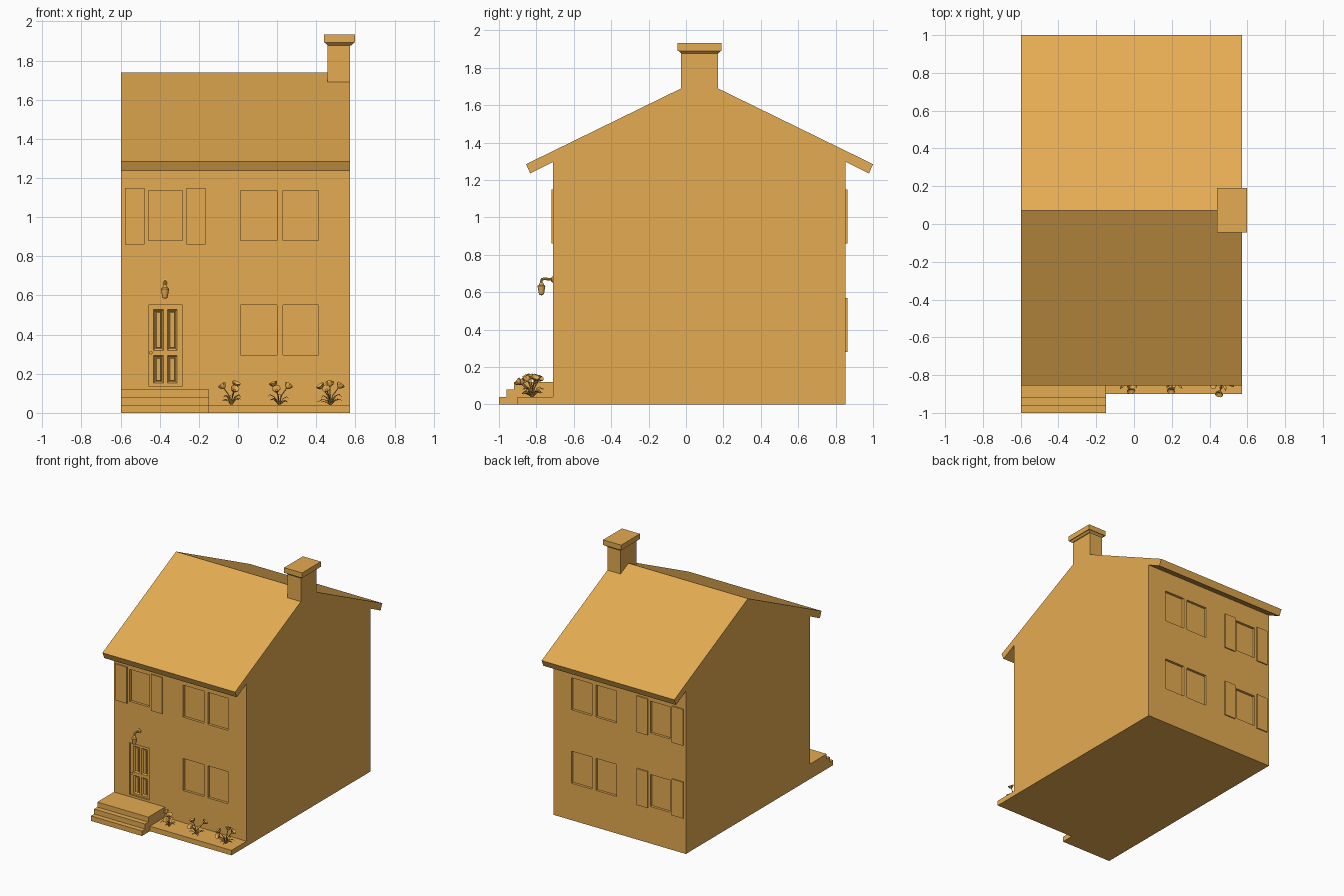
import bpy, bmesh, math, random
from mathutils import Vector

if "Cube" in bpy.data.objects:
    bpy.data.objects.remove(bpy.data.objects["Cube"])

random.seed(4)
X0, X1, YF, YB = -0.597, 0.573, -0.71, 0.854

ochre = bpy.data.materials.new("ochre")
ochre.diffuse_color = (0.78, 0.41, 0.083, 1)
ochre.use_nodes = True
ochre.node_tree.nodes["Principled BSDF"].inputs["Base Color"].default_value = ochre.diffuse_color


def finish(name, bm, smooth=False):
    bmesh.ops.recalc_face_normals(bm, faces=bm.faces)
    me = bpy.data.meshes.new(name)
    bm.to_mesh(me)
    bm.free()
    me.materials.append(ochre)
    ob = bpy.data.objects.new(name, me)
    bpy.context.collection.objects.link(ob)
    if smooth:
        bpy.ops.object.select_all(action='DESELECT')
        ob.select_set(True)
        bpy.context.view_layer.objects.active = ob
        bpy.ops.object.shade_smooth_by_angle(angle=math.radians(35))
    return ob


def loft(bm, rings):
    """Skin a list of closed rings and cap both ends."""
    vs = [[bm.verts.new(p) for p in r] for r in rings]
    n = len(vs[0])
    for a, b in zip(vs, vs[1:]):
        for i in range(n):
            bm.faces.new((a[i], a[(i + 1) % n], b[(i + 1) % n], b[i]))
    bm.faces.new(vs[0])
    bm.faces.new(vs[-1])


def prism(name, profile, x0, x1):
    """Extrude a (y, z) profile along x."""
    bm = bmesh.new()
    loft(bm, [[(x, y, z) for y, z in profile] for x in (x0, x1)])
    return finish(name, bm)


def rect_y(x0, x1, z0, z1, y, g=0.0):
    return [(x0 + g, y, z0 + g), (x1 - g, y, z0 + g), (x1 - g, y, z1 - g), (x0 + g, y, z1 - g)]


def boxes(name, items):
    """Boxes given as (x0, x1, z0, z1, y0, y1)."""
    bm = bmesh.new()
    for x0, x1, z0, z1, y0, y1 in items:
        loft(bm, [rect_y(x0, x1, z0, z1, y) for y in (y0, y1)])
    return finish(name, bm)


def tube(bm, pts, radii, n=8, flat=1.0, axis=None):
    """Round or flattened section swept along points."""
    pts = [Vector(p) for p in pts]
    rings = []
    for i, p in enumerate(pts):
        d = axis or (pts[min(i + 1, len(pts) - 1)] - pts[max(i - 1, 0)]).normalized()
        u = Vector((0, 0, 1)).cross(d)
        u = u.normalized() if u.length > 0.01 else Vector((1, 0, 0))
        v = d.cross(u)
        r = radii[i]
        rings.append([p + u * r * math.cos(2 * math.pi * k / n)
                      + v * r * flat * math.sin(2 * math.pi * k / n) for k in range(n)])
    loft(bm, rings)


def cut(ob, cutter):
    cutter.hide_render = True
    m = ob.modifiers.new("cut", 'BOOLEAN')
    m.operation = 'DIFFERENCE'
    m.solver = 'EXACT'
    m.object = cutter
    bpy.context.view_layer.objects.active = ob
    bpy.ops.object.modifier_apply(modifier=m.name)
    bpy.data.objects.remove(cutter)


# Walls with gable ends, and the roof lying flush with them
walls = prism("walls", [(YF, 0), (YB, 0), (YB, 1.297), (0.0725, 1.683), (YF, 1.297)], X0, X1)
prism("roof", [(-0.855, 1.285), (0.0725, 1.738), (1.0, 1.285), (0.978, 1.235),
               (YB, 1.297), (0.0725, 1.683), (YF, 1.297), (-0.833, 1.235)], X0, X1)

# Window and door openings
left_win, right_wins = (-0.458, -0.283), [(0.014, 0.198), (0.231, 0.411)]
upper, lower = (0.88, 1.135), (0.295, 0.55)
door_rect = left_win + (0.138, 0.55)
front = [w + upper for w in [left_win] + right_wins] + [w + lower for w in right_wins]
back = [w + h for w in [left_win] + right_wins for h in (upper, lower)]
cut(walls, boxes("opening_cutter",
                 [r + (YF - 0.05, YF + 0.03) for r in front + [door_rect]]
                 + [r + (YB - 0.03, YB + 0.05) for r in back]))
boxes("front_window_panes", [r + (YF + 0.02, YF + 0.03) for r in front])
boxes("back_window_panes", [r + (YB - 0.03, YB - 0.02) for r in back])

# Shutters beside the left-hand windows
sx = [(-0.577, -0.478), (-0.264, -0.167)]
boxes("front_shutters", [s + (0.86, 1.15, YF - 0.009, YF) for s in sx])
boxes("back_shutters", [s + h + (YB, YB + 0.009) for s in sx for h in ((0.86, 1.15), (0.28, 0.57))])

# Door with four sunken panels, each with a raised middle
door = boxes("door", [door_rect + (YF + 0.012, YF + 0.03)])
panels = [x + z for x in ((-0.431, -0.381), (-0.361, -0.311))
          for z in ((0.152, 0.293), (0.32, 0.527))]
bm = bmesh.new()
for p in panels:
    loft(bm, [rect_y(*p, YF - 0.01), rect_y(*p, YF + 0.012), rect_y(*p, YF + 0.022, 0.008)])
cut(door, finish("panel_cutter", bm))
bm = bmesh.new()
for p in panels:
    loft(bm, [rect_y(*p, YF + 0.024, 0.010), rect_y(*p, YF + 0.016, 0.014)])
finish("door_panels", bm)
bm = bmesh.new()
tube(bm, [(-0.445, YF + t, 0.308) for t in (0.014, 0.010, 0.008, 0.003, 0.001)],
     [0.004, 0.004, 0.009, 0.009, 0.004], 10)
finish("door_knob", bm, True)

# Front steps and planting bed
prism("steps", [(YF, 0), (-1.0, 0), (-1.0, 0.04), (-0.96, 0.04), (-0.96, 0.08),
                (-0.92, 0.08), (-0.92, 0.12), (YF, 0.12)], X0, -0.147)
boxes("planting_bed", [(-0.147, X1, 0, 0.04, -0.90, YF)])

# Chimney standing on the ridge, with a flared cap
prism("chimney", [(-0.027, 1.689), (0.0725, 1.738), (0.172, 1.689), (0.172, 1.885), (-0.027, 1.885)], 0.457, X1)
bm = bmesh.new()
loft(bm, [[(0.518 + a * (0.0605 + g), 0.0725 + b * (0.0995 + g), z)
           for a, b in ((-1, -1), (1, -1), (1, 1), (-1, 1))]
          for g, z in ((0, 1.877), (0.014, 1.891), (0.019, 1.891001), (0.019, 1.932))])
finish("chimney_cap", bm)

# Wall lamp: plate, arm and hanging lantern
bm = bmesh.new()
lx, ly = -0.373, -0.773
tube(bm, [(lx, YF + 0.002, 0.668), (lx, YF - 0.006, 0.668), (lx, YF - 0.012, 0.668)], [0.016, 0.016, 0.007], 12)
tube(bm, [(lx, YF, 0.668), (lx, -0.755, 0.672), (lx, -0.770, 0.670), (lx, ly, 0.662), (lx, ly, 0.645)],
     [0.007] * 5, 8)
tube(bm, [(lx, ly, z) for z in (0.654, 0.648, 0.640, 0.634, 0.628, 0.598, 0.588, 0.584)],
     [0.005, 0.011, 0.013, 0.021, 0.020, 0.015, 0.012, 0.003], 12, axis=Vector((0, 0, 1)))
finish("wall_lamp", bm, True)


def plant(name, x, y, blooms, leaves):
    bm = bmesh.new()
    base = Vector((x, y, 0.038))
    # Stems and cupped blooms
    for bx, by, bz in blooms:
        tip = Vector((bx, by, bz - 0.008))
        mid = (base + tip) / 2 + Vector(((x - bx) * 0.2, (y - by) * 0.2, 0.006))
        tube(bm, [base, mid, tip], [0.003, 0.003, 0.003], 5)
        d = (tip - mid).normalized()
        tube(bm, [tip + d * t for t in (0, 0.006, 0.016, 0.024, 0.018, 0.010)],
             [0.004, 0.013, 0.020, 0.023, 0.016, 0.006], 7, axis=d)
    # Arching leaves
    for k in range(leaves):
        a = 2 * math.pi * (k + random.uniform(-0.2, 0.2)) / leaves
        o = Vector((math.cos(a), math.sin(a), 0))
        s, h = random.uniform(0.05, 0.072), random.uniform(0.02, 0.06)
        tube(bm, [base, base + o * s * 0.4 + Vector((0, 0, h * 0.8)),
                  base + o * s * 0.75 + Vector((0, 0, h)), base + o * s + Vector((0, 0, h * 0.75))],
             [0.003, 0.008, 0.007, 0.001], 4, flat=0.2)
    finish(name, bm, True)


plant("flower_left", -0.033, -0.82,
      [(-0.070, -0.80, 0.132), (-0.014, -0.845, 0.142), (-0.02, -0.868, 0.118)], 8)
plant("flower_middle", 0.21, -0.82,
      [(0.187, -0.83, 0.142), (0.248, -0.79, 0.134), (0.199, -0.868, 0.118)], 8)
plant("flower_right", 0.472, -0.825,
      [(0.432, -0.845, 0.132), (0.47, -0.80, 0.143), (0.513, -0.81, 0.136), (0.455, -0.885, 0.120)], 10)
